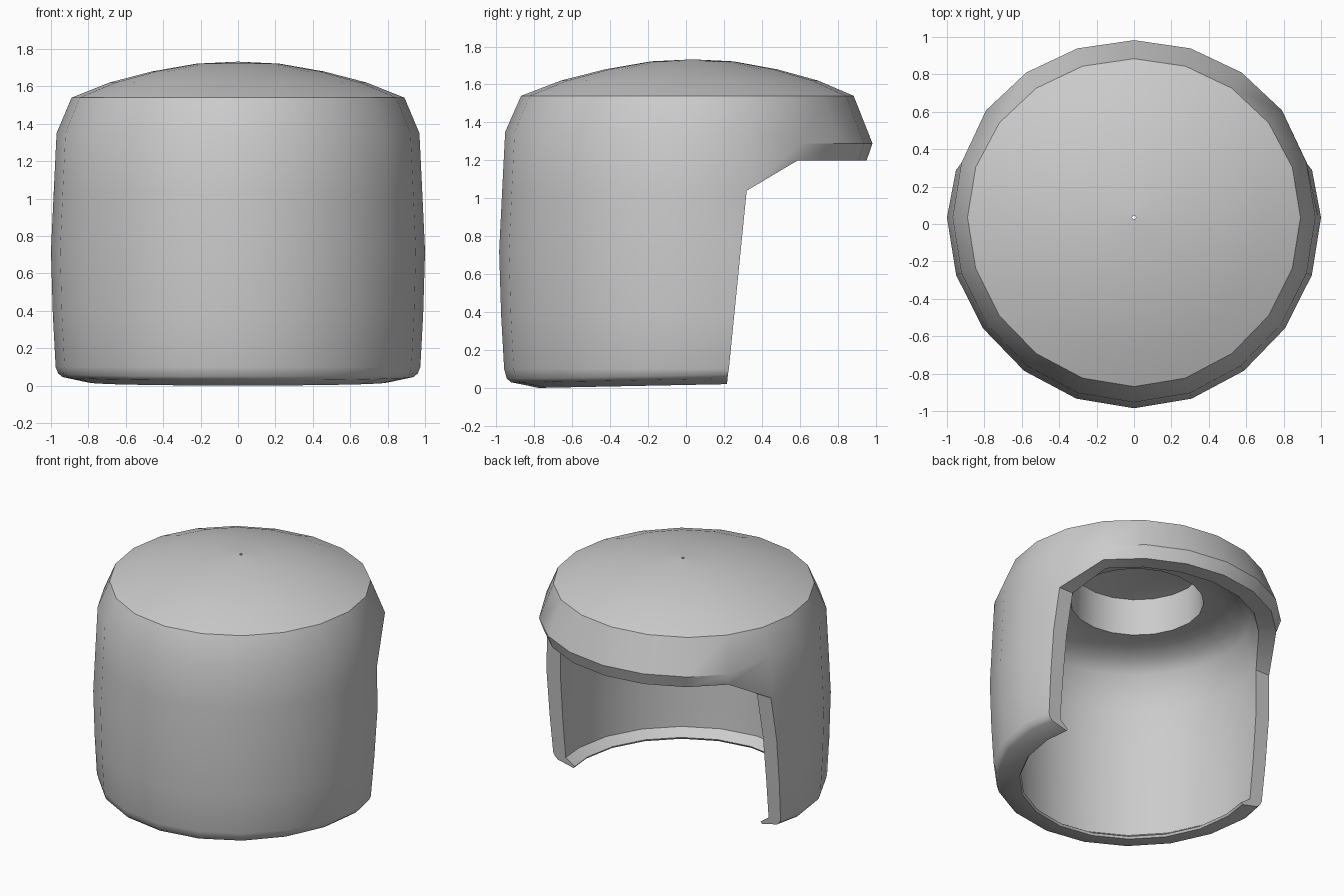
import bpy, bmesh
from math import sin, cos, sqrt, radians

if "Cube" in bpy.data.objects:
    bpy.data.objects.remove(bpy.data.objects["Cube"])

SIDES = 20
BRIM = range(2, 9)       # columns over the rear opening
ENDS = (1, 9)            # columns where the wall is cut off

# Dome from the rim up to the tiny vent hole, back under it, the recess wall
# and the rounded ceiling
DOME = [(.89, 1.54), (.69, 1.62), (.46, 1.68), (.22, 1.722), (.01, 1.732),
        (.01, 1.724), (.22, 1.714), (.445, 1.67), (.455, 1.40),
        (.60, 1.39), (.71, 1.35), (.79, 1.28)]
# Lower edge of the upper part: inner lip, outer lip, outer crease
LIP_BODY = [(.86, 1.04), (.985, 1.04), (.97, 1.35)]
LIP_BRIM = [(.835, 1.20), (.945, 1.20), (.978, 1.29)]
# Wall: outside down, under the foot, and up the inside
WALL = [(1.0, .72), (.99, .38), (.975, .10), (.962, .05), (.94, .03),
        (.80, 0), (.79, .015), (.86, .065), (.87, .38), (.875, .72)]


def place(r, z, i, cut=False):
    a = radians(360 / SIDES * i)
    s = r * sin(a)
    x, y = r * cos(a), .985 * s + .035 * (1 - s * s)
    if cut:
        # Sloping cut at the rear opening, slightly pinched on the outside
        r -= .015 if r > .9 else 0
        y = .22 + .1 * (z - .04)
        x = sqrt(r * r - (y - .035) ** 2) * (1 if x > 0 else -1)
    if z < .09:
        z += .02 * max(y + .8, 0)     # foot rises toward the opening
    return x, y, z


bm = bmesh.new()

# Upper part: dome, rim, brim and ceiling
upper = []
for i in range(SIDES):
    lip = LIP_BRIM if i in BRIM else LIP_BODY
    col = [bm.verts.new(place(r, z, i)) for r, z in DOME]
    col += [bm.verts.new(place(r, z, i, i in ENDS and z < 1.1)) for r, z in lip]
    if i in BRIM:
        for v in col[-2:]:
            v.co.y += .018
    upper.append(col)
n = len(upper[0])
inner, outer = n - 3, n - 2
body = [(9 + k) % SIDES for k in range(13)]
body_pairs = list(zip(body, body[1:]))
for i in range(SIDES):
    j = (i + 1) % SIDES
    for k in range(n):
        if k == inner and (i, j) in body_pairs:
            continue     # the wall continues down here
        m = (k + 1) % n
        bm.faces.new((upper[i][k], upper[j][k], upper[j][m], upper[i][m]))

# Wall around the front with a thick foot
walls = {}
for i in body:
    walls[i] = ([upper[i][outer]] +
                [bm.verts.new(place(r, z, i, i in ENDS)) for r, z in WALL] +
                [upper[i][inner]])
for i, j in body_pairs:
    for k in range(len(WALL) + 1):
        a, b = walls[i], walls[j]
        bm.faces.new((a[k], a[k + 1], b[k + 1], b[k]))

# End faces of the wall
for i in ENDS:
    w = walls[i]
    last = len(w) - 1
    for p in range(3):
        bm.faces.new((w[p], w[p + 1], w[last - p - 1], w[last - p]))
    bm.faces.new(w[3:last - 2])

bmesh.ops.recalc_face_normals(bm, faces=bm.faces)
mesh = bpy.data.meshes.new("shell")
bm.to_mesh(mesh)
bm.free()
shell = bpy.data.objects.new("shell", mesh)
bpy.context.collection.objects.link(shell)
bpy.context.view_layer.objects.active = shell
shell.select_set(True)
bpy.ops.object.shade_smooth_by_angle(angle=radians(35))
